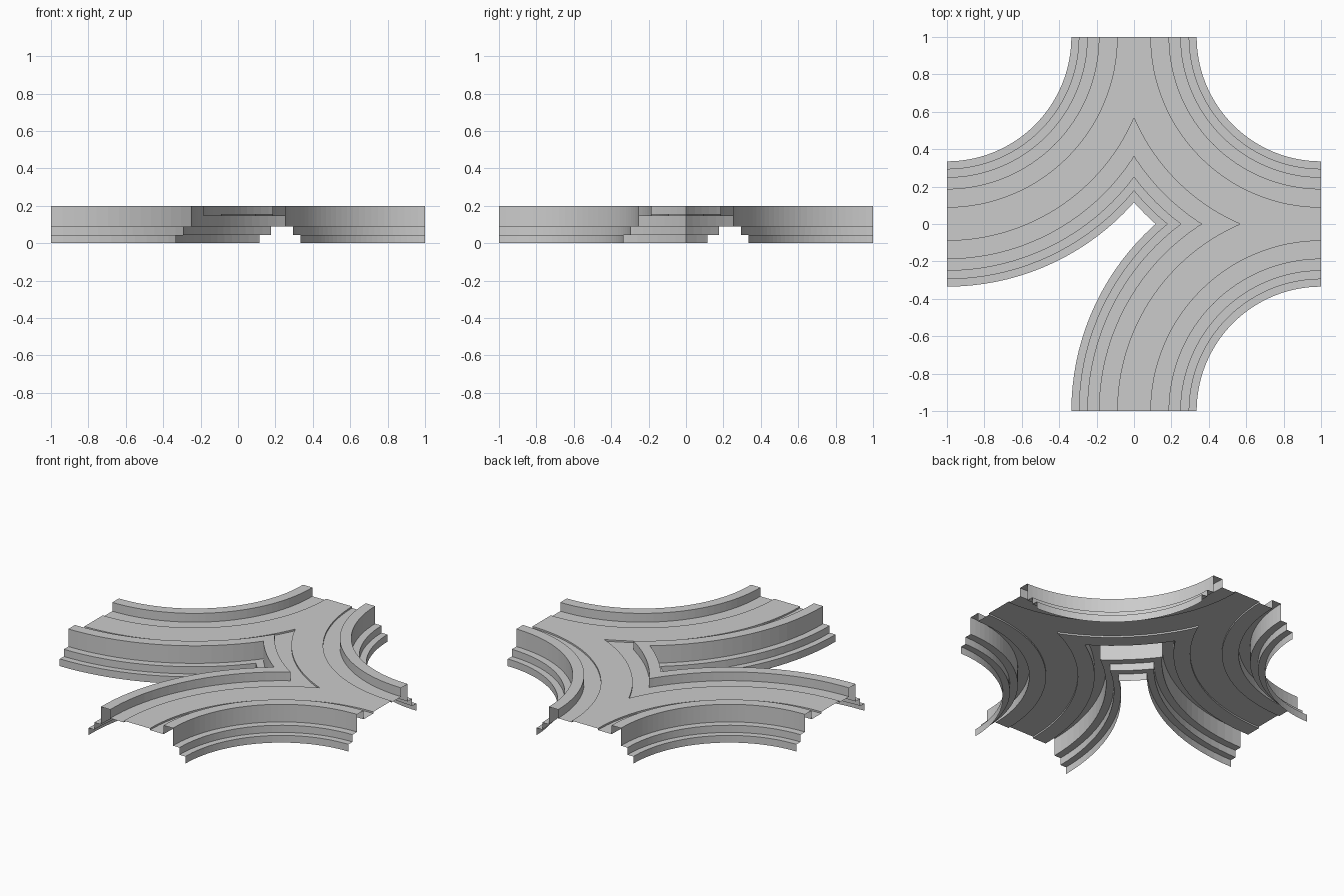
import bpy, bmesh
from math import pi, cos, sin
from mathutils import Vector

cube = bpy.data.objects.get("Cube")
if cube:
    bpy.data.objects.remove(cube, do_unlink=True)

STEPS = 32

stone = bpy.data.materials.new("grey_stone")
stone.use_nodes = True
colour = (0.6, 0.6, 0.6, 1)
stone.diffuse_color = colour
stone.node_tree.nodes["Principled BSDF"].inputs["Base Color"].default_value = colour

# Cross-section of one kerb side: offset inward from the roadway centre line, height
BASE = [(-.335, 0), (-.335, .045), (-.295, .045), (-.295, .09), (-.25, .09)]
RAIL = [(-.25, .09), (-.25, .2), (-.185, .2), (-.185, .145)]
SHOULDER = [(-.185, .145), (-.09, .145)]
ROAD = [(-.09, .145), (-.09, .155), (.09, .155), (.09, .145)]


def opposite(profile):
    return [(-u, z) for u, z in reversed(profile)]


# Three curved roadways: turning centre, start angle, outward normals of the clipping planes
LEFT_X, RIGHT_X = Vector((-1, 0, 0)), Vector((1, 0, 0))
ROADWAYS = [
    ((-1, 1), -pi / 2, [RIGHT_X]),
    ((1, 1), pi, [LEFT_X, Vector((0, -1, 0))]),
    ((1, -1), pi / 2, [Vector((0, 1, 0))]),
]


def sweep(bm, profile, centre, start):
    """Sweep a profile a quarter turn about a vertical axis."""
    rows = []
    for j in range(STEPS + 1):
        a = start + pi / 2 * j / STEPS
        rows.append([bm.verts.new((centre[0] + (1 + u) * cos(a),
                                   centre[1] + (1 + u) * sin(a), z)) for u, z in profile])
    for low, high in zip(rows, rows[1:]):
        for i in range(len(profile) - 1):
            bm.faces.new((low[i], low[i + 1], high[i + 1], high[i]))


def build(name, profile):
    """Join the three swept and mitred strips of one part."""
    mesh = bpy.data.meshes.new(name)
    for centre, start, planes in ROADWAYS:
        bm = bmesh.new()
        sweep(bm, profile, centre, start)
        for normal in planes:
            bmesh.ops.bisect_plane(bm, geom=bm.verts[:] + bm.edges[:] + bm.faces[:],
                                   dist=1e-5, plane_co=(0, 0, 0), plane_no=normal,
                                   clear_outer=True)
        bm.from_mesh(mesh)
        bmesh.ops.remove_doubles(bm, verts=bm.verts[:], dist=1e-4)
        bm.to_mesh(mesh)
        bm.free()
    mesh.materials.append(stone)
    bpy.context.collection.objects.link(bpy.data.objects.new(name, mesh))


build("road_deck", ROAD)
for part, section in (("stepped_base", BASE), ("guard_rail", RAIL), ("shoulder", SHOULDER)):
    build("inner_" + part, section)
    build("outer_" + part, opposite(section))
